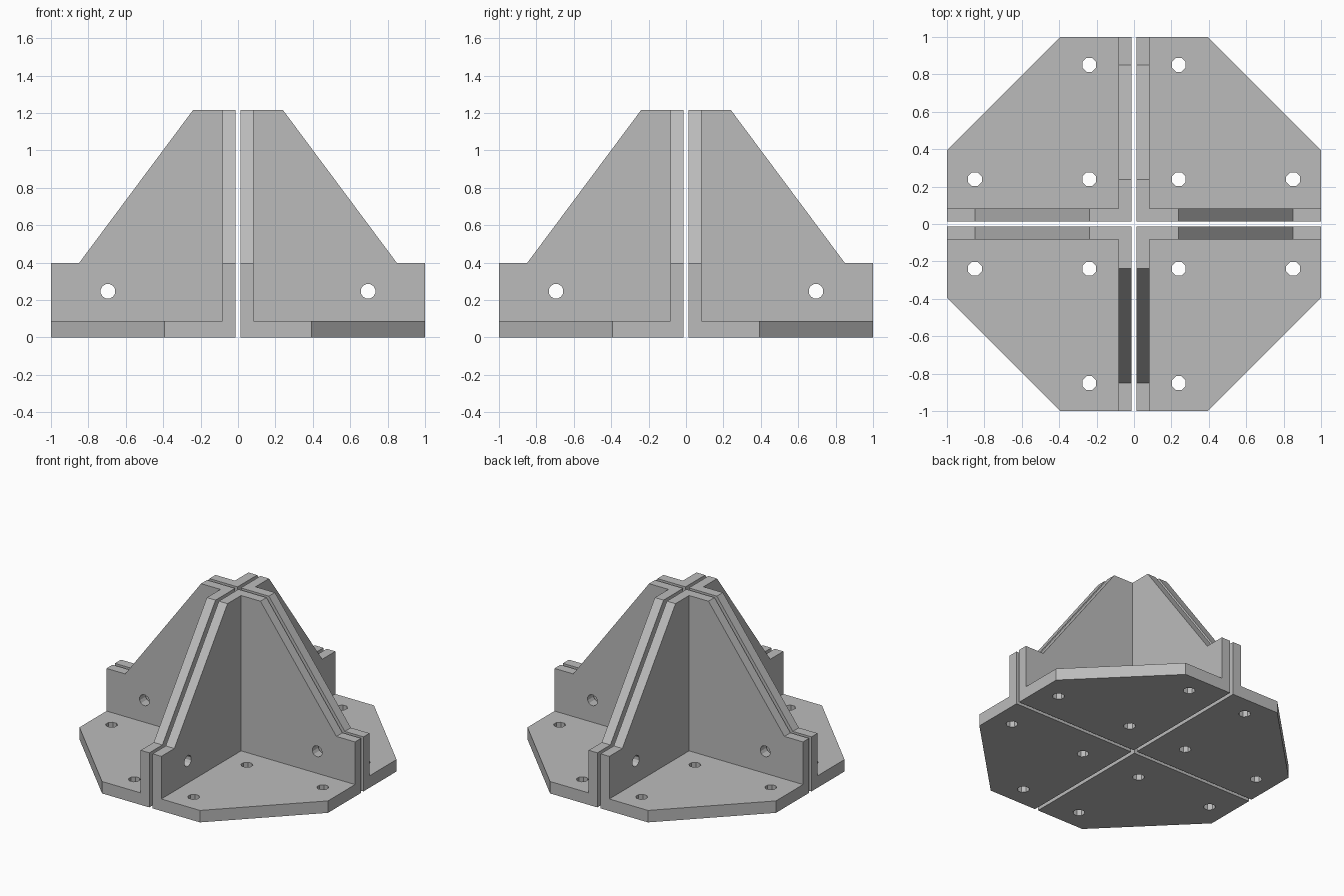
import bpy, bmesh
from math import pi
from mathutils import Matrix, Vector

if "Cube" in bpy.data.objects:
    bpy.data.objects.remove(bpy.data.objects["Cube"], do_unlink=True)

GAP, WALL, FLOOR = 0.0134, 0.083, 0.087      # half gap, wall inner face, floor top
STEP, TOP, CHAMFER = 0.397, 1.217, 0.394
NEAR, FAR, HOLE_R = 0.239, 0.85, 0.04

grey = bpy.data.materials.new("plain grey")
grey.use_nodes = True
grey.diffuse_color = (0.5, 0.5, 0.5, 1)
grey.node_tree.nodes["Principled BSDF"].inputs["Base Color"].default_value = (0.5, 0.5, 0.5, 1)


def make_object(name, bm):
    bmesh.ops.recalc_face_normals(bm, faces=bm.faces)
    mesh = bpy.data.meshes.new(name)
    bm.to_mesh(mesh)
    bm.free()
    mesh.materials.append(grey)
    obj = bpy.data.objects.new(name, mesh)
    bpy.context.collection.objects.link(obj)
    return obj


def prism(name, points, push):
    """Extrude a closed outline along the push vector."""
    bm = bmesh.new()
    face = bm.faces.new([bm.verts.new(p) for p in points])
    new = bmesh.ops.extrude_face_region(bm, geom=[face])["geom"]
    bmesh.ops.translate(bm, vec=Vector(push),
                        verts=[v for v in new if isinstance(v, bmesh.types.BMVert)])
    return make_object(name, bm)


def drill(bm, centre, turn, sides):
    """Add one cutting cylinder."""
    spin = Matrix.Rotation(pi / sides, 4, 'Z')
    bmesh.ops.create_cone(bm, cap_ends=True, segments=sides, radius1=HOLE_R, radius2=HOLE_R,
                          depth=0.3, matrix=Matrix.Translation(centre) @ turn @ spin)


def boolean(target, other, operation):
    mod = target.modifiers.new(operation.lower(), 'BOOLEAN')
    mod.object, mod.operation, mod.solver = other, operation, 'EXACT'
    bpy.context.view_layer.update()
    mesh = bpy.data.meshes.new_from_object(
        target.evaluated_get(bpy.context.evaluated_depsgraph_get()))
    target.modifiers.clear()
    target.data = mesh
    bpy.data.objects.remove(other, do_unlink=True)


# Floor plate with a cut-off outer corner
floor = [(GAP, GAP), (1, GAP), (1, CHAMFER), (CHAMFER, 1), (GAP, 1)]
bracket = prism("bracket", [(x, y, 0) for x, y in floor], (0, 0, FLOOR))

# Two upright gussets, with a sloped edge and a low end block
gusset = [(GAP, 0), (1, 0), (1, STEP), (FAR, STEP), (NEAR, TOP), (GAP, TOP)]
thick = WALL - GAP
side_wall = prism("side_wall", [(x, GAP, z) for x, z in gusset], (0, thick, 0))
end_wall = prism("end_wall", [(GAP, y, z) for y, z in gusset], (thick, 0, 0))
boolean(bracket, side_wall, 'UNION')
boolean(bracket, end_wall, 'UNION')

# Bolt holes through the floor and both gussets
bm = bmesh.new()
for x, y in ((NEAR, NEAR), (FAR, NEAR), (NEAR, FAR)):
    drill(bm, (x, y, 0), Matrix.Identity(4), 8)
drill(bm, (0.695, 0, 0.247), Matrix.Rotation(pi / 2, 4, 'X'), 12)
drill(bm, (0, 0.695, 0.247), Matrix.Rotation(pi / 2, 4, 'Y'), 12)
boolean(bracket, make_object("hole_cutter", bm), 'DIFFERENCE')

# Four mirrored brackets around the centre
for name, sx, sy in (("back_left", 1, 1), ("back_right", -1, 1),
                     ("front_left", 1, -1), ("front_right", -1, -1)):
    bm = bmesh.new()
    bm.from_mesh(bracket.data)
    bmesh.ops.scale(bm, vec=(sx, sy, 1), verts=bm.verts)
    make_object(name + "_bracket", bm)
bpy.data.objects.remove(bracket, do_unlink=True)
